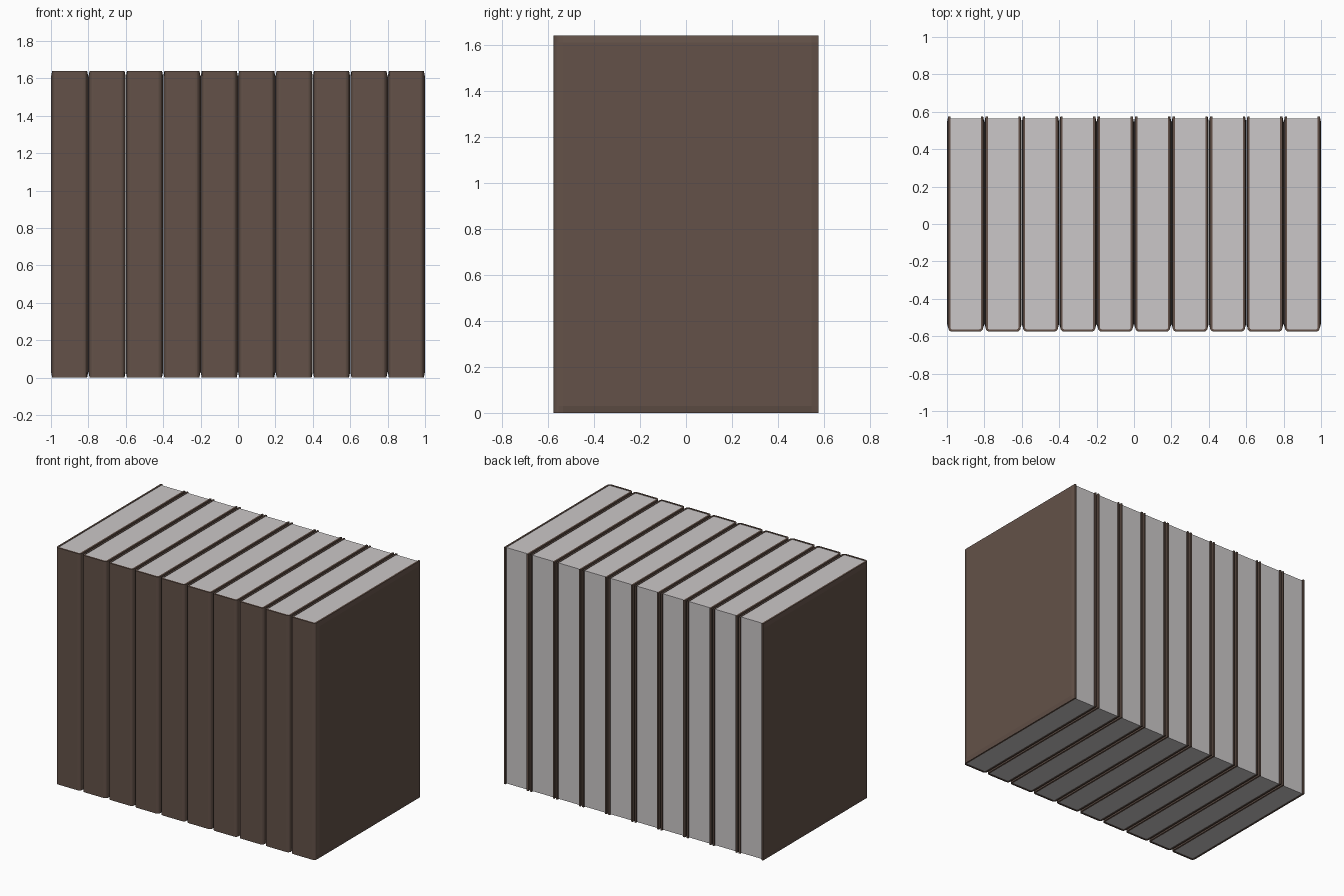
import bpy, bmesh, math

if "Cube" in bpy.data.objects:
    bpy.data.objects.remove(bpy.data.objects["Cube"])

H, D, W = 1.64, 0.575, 0.0995   # height, half depth, half width of a book
T, R, TUCK = 0.012, 0.02, 0.006   # cover thickness, spine corner radius, edge taper


def material(name, rgb):
    m = bpy.data.materials.new(name)
    m.diffuse_color = (*rgb, 1)
    m.use_nodes = True
    m.node_tree.nodes["Principled BSDF"].inputs["Base Color"].default_value = m.diffuse_color
    return m


leather = material("brown leather", (0.125, 0.083, 0.065))
paper = material("grey paper", (0.60, 0.575, 0.58))


def u_profile(tuck):
    """Half of the cover section (x > 0): outside from fore-edge to spine, mirrored."""
    w = W - tuck
    outer = [(W - TUCK, D), (w, D - 0.03), (w, -D + 0.04)]
    cx = W - TUCK - R
    for i in range(5):
        a = math.radians(-90 * i / 4)
        outer.append((cx + R * math.cos(a), -D + R + R * math.sin(a)))
    outer += [(-x, y) for x, y in reversed(outer)]
    ix = W - TUCK - T
    inner = [(-ix, D), (-ix, D - 0.03), (-ix, -D + 0.04)]
    cx = ix - (R - T)
    left = [(-cx - (R - T) * math.cos(math.radians(90 * i / 4)),
             -D + R - (R - T) * math.sin(math.radians(90 * i / 4))) for i in range(5)]
    inner += left
    inner += [(-x, y) for x, y in reversed(inner)]
    return outer + inner


def cover_mesh():
    bm = bmesh.new()
    rings = [[bm.verts.new((x, y, z)) for x, y in u_profile(t)]
             for z, t in ((0, TUCK), (0.03, 0), (H - 0.03, 0), (H, TUCK))]
    n = len(rings[0])
    for a, b in zip(rings, rings[1:]):
        for i in range(n):
            j = (i + 1) % n
            bm.faces.new((a[i], a[j], b[j], b[i]))
    # end caps as quads between outer and inner wall
    for ring in (rings[0], rings[-1]):
        for i in range(n // 2 - 1):
            bm.faces.new((ring[i], ring[i + 1], ring[n - 2 - i], ring[n - 1 - i]))
    bmesh.ops.recalc_face_normals(bm, faces=bm.faces)
    me = bpy.data.meshes.new("cover")
    bm.to_mesh(me)
    bm.free()
    me.materials.append(leather)
    return me


def pages_mesh():
    bm = bmesh.new()
    bmesh.ops.create_cube(bm, size=1)
    x, y0, y1, g = W - TUCK - T + 0.001, -D + T - 0.001, D - 0.01, 0.003
    for v in bm.verts:
        v.co = (x if v.co.x > 0 else -x, y1 if v.co.y > 0 else y0,
                H - g if v.co.z > 0 else g)
    me = bpy.data.meshes.new("pages")
    bm.to_mesh(me)
    bm.free()
    me.materials.append(paper)
    return me


# row of ten identical books
cover, pages = cover_mesh(), pages_mesh()
for i in range(10):
    for name, me in (("book_cover", cover), ("book_pages", pages)):
        ob = bpy.data.objects.new(f"{name}_{i + 1}", me)
        ob.location.x = -0.9 + 0.2 * i
        bpy.context.collection.objects.link(ob)
